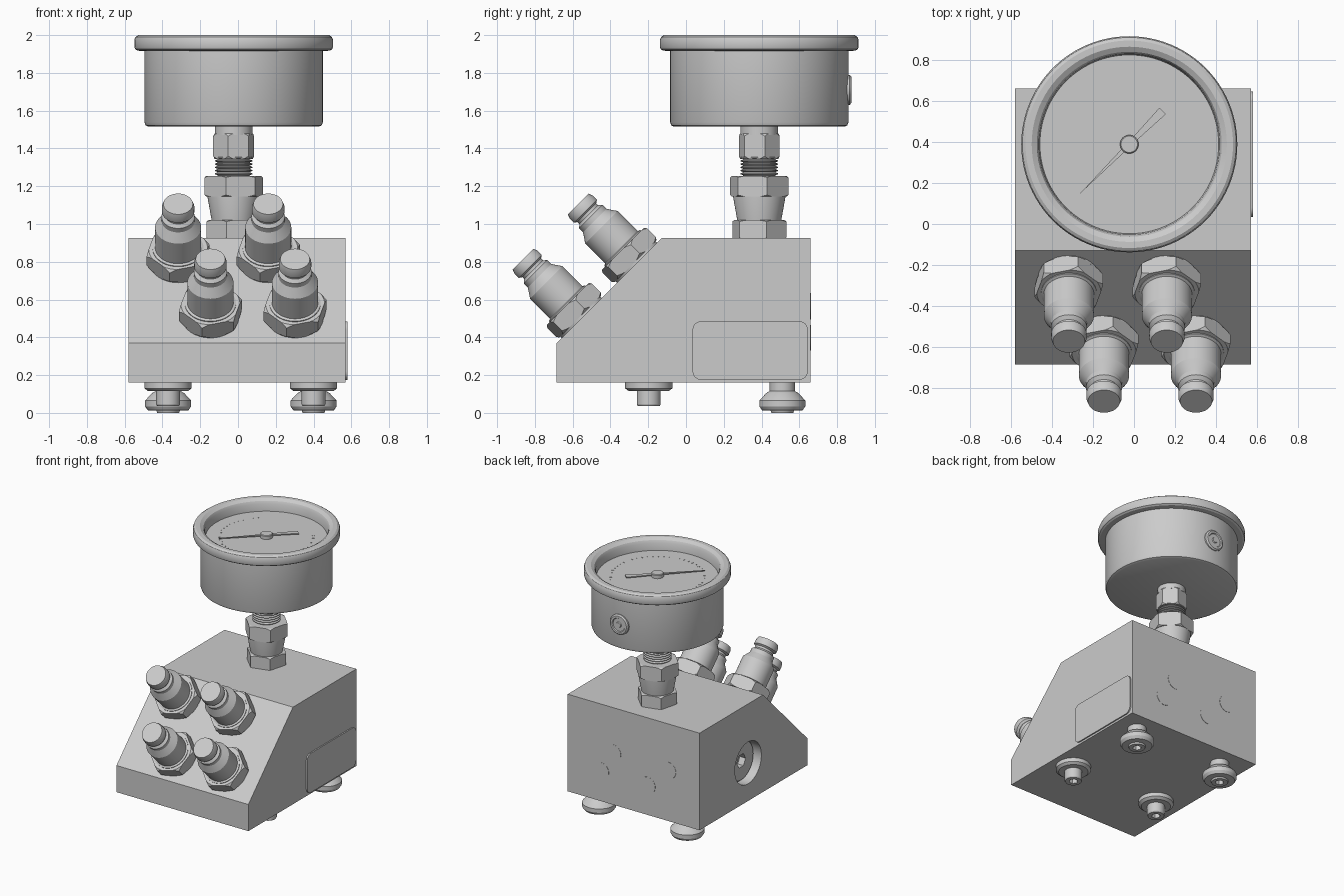
import bpy, bmesh
from math import pi, sin, cos, radians
from mathutils import Matrix, Vector

if "Cube" in bpy.data.objects:
    bpy.data.objects.remove(bpy.data.objects["Cube"])


def finish(name, bm, matrix):
    bmesh.ops.recalc_face_normals(bm, faces=bm.faces)
    bm.transform(matrix)
    me = bpy.data.meshes.new(name)
    bm.to_mesh(me)
    bm.free()
    ob = bpy.data.objects.new(name, me)
    bpy.context.collection.objects.link(ob)
    smooth(ob)
    return ob


def activate(ob):
    bpy.ops.object.select_all(action='DESELECT')
    ob.select_set(True)
    bpy.context.view_layer.objects.active = ob


def smooth(ob):
    activate(ob)
    bpy.ops.object.shade_smooth_by_angle(angle=radians(28))


def place(loc, direction=(0, 0, 1)):
    q = Vector(direction).to_track_quat('Z', 'Y')
    return Matrix.Translation(loc) @ q.to_matrix().to_4x4()


def lathe(name, profile, matrix, seg=48, twist=0.0):
    """Revolve (radius, height) points round local z; ends are capped."""
    bm = bmesh.new()
    rings = []
    for r, h in profile:
        rings.append([bm.verts.new((r * cos(twist + 2 * pi * i / seg),
                                    r * sin(twist + 2 * pi * i / seg), h)) for i in range(seg)])
    for a, b in zip(rings, rings[1:]):
        for i in range(seg):
            j = (i + 1) % seg
            bm.faces.new((a[i], a[j], b[j], b[i]))
    bm.faces.new(rings[0])
    bm.faces.new(rings[-1])
    return finish(name, bm, matrix)


def prism(name, pts, depth, matrix):
    bm = bmesh.new()
    f = bm.faces.new([bm.verts.new((u, v, 0)) for u, v in pts])
    ext = bmesh.ops.extrude_face_region(bm, geom=[f])['geom']
    bmesh.ops.translate(bm, verts=[g for g in ext if isinstance(g, bmesh.types.BMVert)],
                        vec=(0, 0, depth))
    return finish(name, bm, matrix)


def boolean(ob, cutter, op='DIFFERENCE'):
    cutter.hide_render = True
    m = ob.modifiers.new('cut', 'BOOLEAN')
    m.object, m.operation, m.solver = cutter, op, 'EXACT'
    activate(ob)
    bpy.ops.object.modifier_apply(modifier='cut')
    bpy.data.objects.remove(cutter, do_unlink=True)
    smooth(ob)


def hex_nut(name, r, h0, h1, matrix, twist=radians(15), chamfer=0.02):
    nut = lathe(name, [(r, h0), (r, h1)], matrix, 6, twist)
    ri, ro = r * 0.9, r * 1.03
    cone = lathe('cutter', [(ri, h0 - 0.0005), (ro, h0 + chamfer), (ro, h1 - chamfer),
                            (ri, h1 + 0.0005)], matrix)
    boolean(nut, cone, 'INTERSECT')
    return nut


def socket(ob, r, h0, h1, matrix):
    boolean(ob, lathe('cutter', [(r, h0), (r, h1)], matrix, 6))


# Manifold block: side profile (y, z) extruded along x
side = Matrix(((0, 0, 1), (1, 0, 0), (0, 1, 0))).to_4x4()
block = prism('manifold_block', [(-0.685, 0.16), (0.66, 0.16), (0.66, 0.925), (-0.13, 0.925),
                                 (-0.685, 0.37)], 1.15, Matrix.Translation((-0.58, 0, 0)) @ side)

# Recessed port with plug on the left side
port = place((-0.58, 0.055, 0.46), (-1, 0, 0))
boolean(block, lathe('cutter', [(0.165, -0.14), (0.165, 0.05)], port))
plug = lathe('side_port_plug', [(0.163, -0.141), (0.163, -0.075), (0.15, -0.06)], port)
socket(plug, 0.055, -0.11, 0.0, port)

# Label plate with rounded corners on the right side
plate = []
for cy, cz, a0 in ((0.6, 0.44, 0), (0.08, 0.44, 90), (0.08, 0.22, 180), (0.6, 0.22, 270)):
    for k in range(7):
        a = radians(a0 + 15 * k)
        plate.append((cy + 0.045 * cos(a), cz + 0.045 * sin(a)))
prism('side_plate', plate, 0.012, Matrix.Translation((0.568, 0, 0)) @ side)

# Flush plugs on the back
for i, (x, z) in enumerate(((0.17, 0.57), (0.275, 0.40), (-0.31, 0.56), (-0.13, 0.395))):
    lathe(f'back_plug_{i}', [(0.065, -0.01), (0.065, 0.002)], place((x, 0.66, z), (0, 1, 0)), 32)

# Feet: flanged screws in front, round feet behind
for s, x in (('left', -0.37), ('right', 0.4)):
    at = place((x, -0.197, 0))
    foot = lathe(f'front_foot_{s}', [(0.125, 0.161), (0.125, 0.13), (0.105, 0.115), (0.063, 0.115),
                                     (0.063, 0.045), (0.058, 0.037)], at)
    socket(foot, 0.032, 0.02, 0.075, at)
    at = place((x, 0.51, 0))
    foot = lathe(f'rear_foot_{s}', [(0.067, 0.161), (0.067, 0.115), (0.085, 0.105), (0.122, 0.065),
                                    (0.122, 0.035), (0.108, 0.014), (0.062, 0.012), (0.058, 0.0)], at)
    socket(foot, 0.032, -0.02, 0.05, at)

# Quick couplings standing on the sloped face
for i, (x, y) in enumerate(((-0.317, -0.26), (0.16, -0.26), (-0.146, -0.552), (0.302, -0.552))):
    at = place((x, y, y + 1.055), (0, -1, 1))
    lathe(f'coupling_washer_{i}', [(0.15, -0.002), (0.15, 0.015)], at)
    hex_nut(f'coupling_nut_{i}', 0.173, 0.01, 0.105, at)
    lathe(f'coupling_body_{i}', [(0.135, 0.09), (0.135, 0.11), (0.122, 0.115), (0.122, 0.265),
                                 (0.088, 0.315), (0.088, 0.345), (0.07, 0.36), (0.07, 0.375),
                                 (0.086, 0.385), (0.086, 0.415), (0.078, 0.44)], at)

# Gauge adapter: lower hex, cone, nut, thread and upper hex
GX, GY = -0.023, 0.388
at = place((GX, GY, 0))
hex_nut('adapter_lower_hex', 0.148, 0.92, 1.02, at, chamfer=0.01)
lathe('adapter_cone', [(0.113, 1.0), (0.138, 1.14), (0.138, 1.16)], at)
hex_nut('adapter_nut', 0.16, 1.145, 1.255, at, chamfer=0.012)
thread = [(0.085, 1.24)]
for k in range(6):
    z = 1.258 + 0.017 * k
    thread += [(0.085, z), (0.1, z + 0.006), (0.1, z + 0.01), (0.085, z + 0.016)]
lathe('adapter_thread', thread + [(0.085, 1.37)], at)
hex_nut('stem_hex', 0.112, 1.345, 1.48, at, chamfer=0.02)
lathe('stem_neck', [(0.1, 1.47), (0.1, 1.53)], at)

# Gauge case with bezel and recessed dial
lathe('gauge_case', [(0.45, 1.515), (0.466, 1.522), (0.472, 1.538), (0.472, 1.915), (0.51, 1.918),
                     (0.522, 1.926), (0.526, 1.938), (0.526, 1.975), (0.52, 1.99), (0.505, 2.0),
                     (0.475, 2.0), (0.45, 1.985), (0.44, 1.965), (0.435, 1.91)], at, 96)
lathe('gauge_relief_plug', [(0.08, 0.44), (0.08, 0.478), (0.07, 0.487), (0.055, 0.487),
                            (0.05, 0.48), (0.022, 0.48), (0.018, 0.487)],
      place((GX, GY, 1.71), (0, 1, 0)), 32)

# Dial tick marks, in one mesh
bm = bmesh.new()
for k in range(41):
    a = radians(225 - 270 * k / 40)
    m = Matrix.Rotation(a, 4, 'Z') @ Matrix.Translation((0.335, 0, 1.91)) \
        @ Matrix.Diagonal((0.016, 0.005, 0.003, 1))
    bmesh.ops.create_cube(bm, size=1, matrix=m)
finish('dial_ticks', bm, at)

# Needle pointing to the low end of the scale, with hub
prism('needle', [(-0.345, 0), (-0.04, -0.01), (0.0, -0.01), (0.23, -0.022), (0.23, 0.022),
                 (0.0, 0.01), (-0.04, 0.01)], 0.008,
      Matrix.Translation((GX, GY, 1.922)) @ Matrix.Rotation(radians(45), 4, 'Z'))
lathe('needle_hub', [(0.045, 1.905), (0.045, 1.935), (0.04, 1.94)], at, 32)
